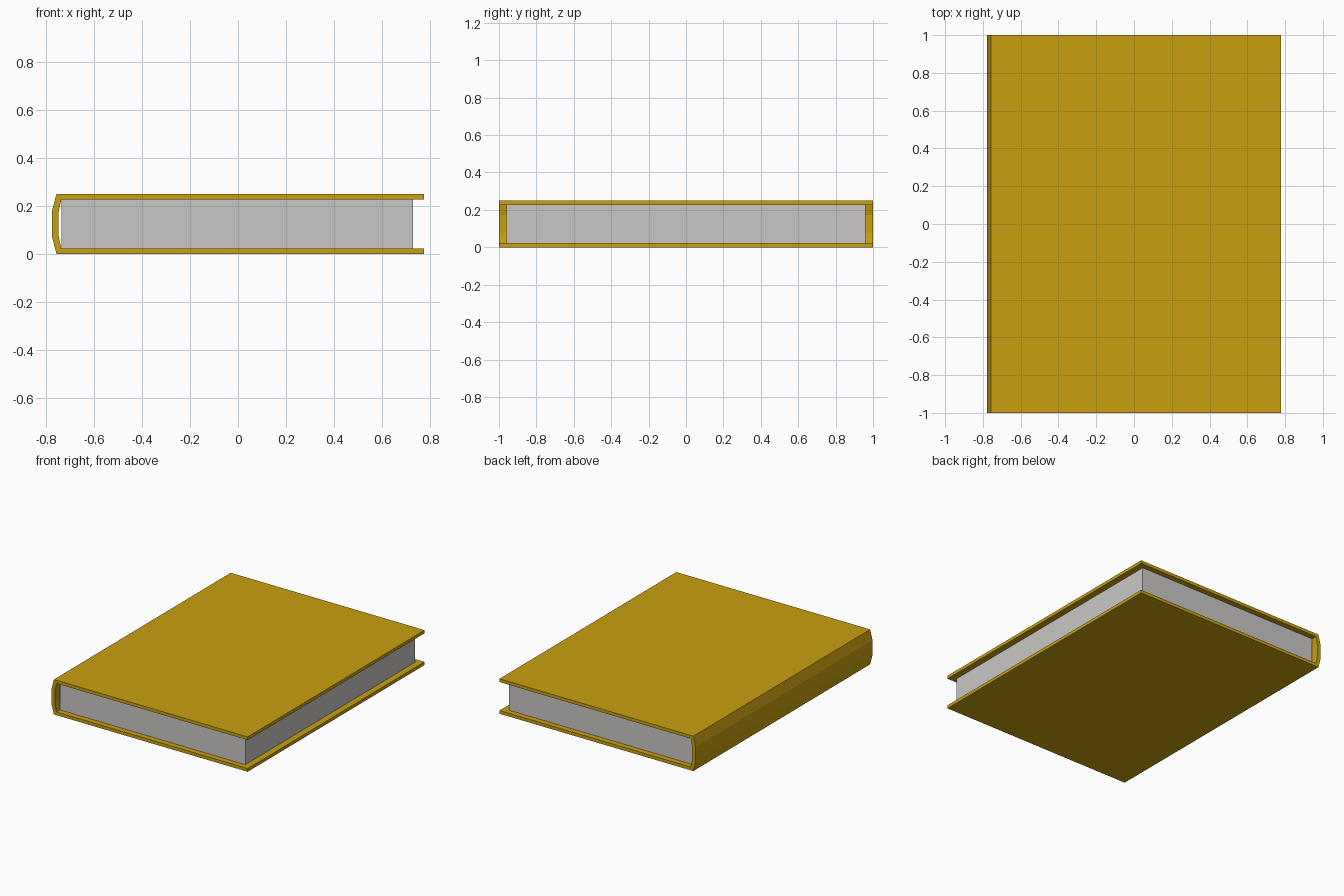
import bpy, bmesh

if "Cube" in bpy.data.objects:
    bpy.data.objects.remove(bpy.data.objects["Cube"])


def material(name, rgb):
    m = bpy.data.materials.new(name)
    m.diffuse_color = (*rgb, 1)
    m.use_nodes = True
    m.node_tree.nodes["Principled BSDF"].inputs["Base Color"].default_value = m.diffuse_color
    return m


def extrude_profile(name, points, half_depth, mat):
    """Extrude an x-z outline along y, centred on y = 0."""
    bm = bmesh.new()
    face = bm.faces.new([bm.verts.new((x, -half_depth, z)) for x, z in points])
    ext = bmesh.ops.extrude_face_region(bm, geom=[face], use_keep_orig=True)
    moved = [g for g in ext["geom"] if isinstance(g, bmesh.types.BMVert)]
    bmesh.ops.translate(bm, verts=moved, vec=(0, 2 * half_depth, 0))
    bmesh.ops.recalc_face_normals(bm, faces=bm.faces)
    mesh = bpy.data.meshes.new(name)
    bm.to_mesh(mesh)
    bm.free()
    mesh.materials.append(mat)
    obj = bpy.data.objects.new(name, mesh)
    bpy.context.collection.objects.link(obj)
    return obj


gold = material("gold cover", (0.58, 0.352, 0.005))
paper = material("paper", (0.584, 0.575, 0.565))

H, T = 0.25, 0.023      # book height, board thickness
EDGE = 0.777            # fore edge of the boards

# Cover: two boards joined by a faceted, bulging spine
outer = [(EDGE, H), (-0.758, H), (-0.777, 0.178),
         (-0.777, H - 0.178), (-0.758, 0), (EDGE, 0)]
inner = [(EDGE, T), (-0.738, T), (-0.749, H - 0.172),
         (-0.749, 0.172), (-0.738, H - T), (EDGE, H - T)]
extrude_profile("cover", outer + inner, 1.0, gold)

# Page block, set back from the cover edges
pages = [(-0.738, T), (0.73, T), (0.73, H - T), (-0.738, H - T)]
extrude_profile("pages", pages, 0.96, paper)
